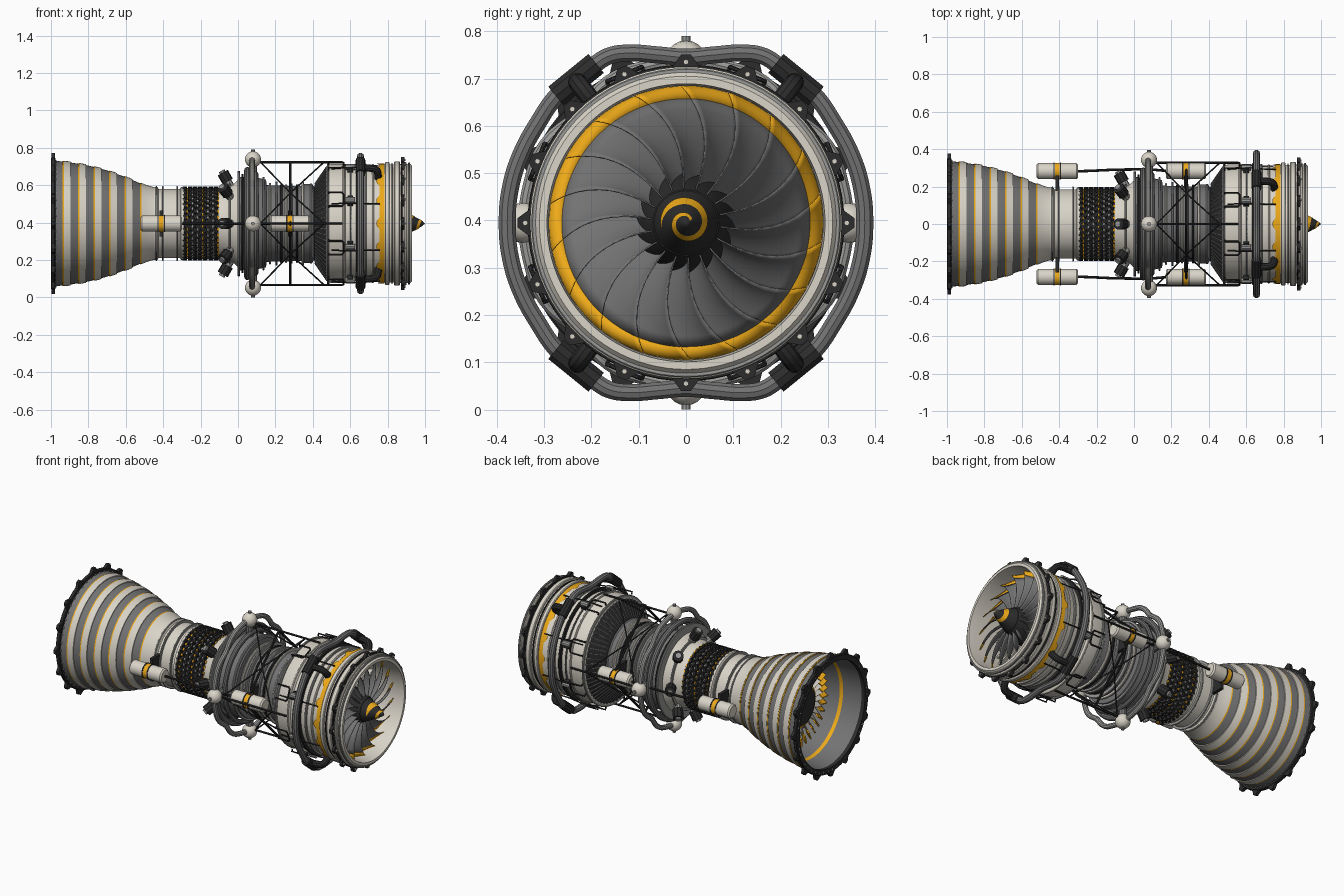
import bpy, bmesh, math
from math import sin, cos, pi
from mathutils import Matrix, Vector

if "Cube" in bpy.data.objects:
    bpy.data.objects.remove(bpy.data.objects["Cube"])

AX = 0.395  # height of the engine axis; parts are built around the x axis, then lifted
def material(name, c):
    m = bpy.data.materials.new(name); m.diffuse_color = (*c, 1); return m
CREAM = material("cream", (.70, .66, .58)); GREY = material("grey", (.17, .17, .17))
DARK = material("dark", (.025, .025, .025)); ORANGE = material("orange", (.85, .40, .01))
STEEL = material("steel", (.32, .32, .31))

def add(name, me, mat):
    o = bpy.data.objects.new(name, me); bpy.context.collection.objects.link(o)
    o.location.z = AX
    me.materials.clear(); me.materials.append(mat)
    return o

def from_data(name, verts, faces, mat, recalc=True):
    me = bpy.data.meshes.new(name); me.from_pydata(verts, [], faces)
    bm = bmesh.new(); bm.from_mesh(me)
    bmesh.ops.remove_doubles(bm, verts=bm.verts, dist=1e-5)
    if recalc: bmesh.ops.recalc_face_normals(bm, faces=bm.faces)
    bm.to_mesh(me); bm.free()
    return add(name, me, mat)

def lathe(name, prof, mat, n=72, closed=False, c=(0, 0)):
    v = [(x, c[0] + r*cos(2*pi*i/n), c[1] + r*sin(2*pi*i/n)) for x, r in prof for i in range(n)]
    k = len(prof)
    f = [(j*n + i, j*n + (i+1) % n, (j+1) % k*n + (i+1) % n, (j+1) % k*n + i)
         for j in range(k if closed else k-1) for i in range(n)]
    return from_data(name, v, f, mat)

def ring(name, x0, x1, r0, r1, mat):
    b = min(.004, (x1-x0)/4)
    return lathe(name, [(x0, r0), (x0, r1-b), (x0+b, r1), (x1-b, r1), (x1, r1-b), (x1, r0)], mat, closed=True)

def tube(name, pts, r, mat, cyclic=False, smooth=True, res=3):
    cu = bpy.data.curves.new(name, 'CURVE'); cu.dimensions = '3D'
    cu.bevel_depth = r; cu.bevel_resolution = res; cu.use_fill_caps = True; cu.resolution_u = 6
    s = cu.splines.new('BEZIER' if smooth else 'POLY'); s.use_cyclic_u = cyclic
    ps = s.bezier_points if smooth else s.points
    ps.add(len(pts)-1)
    for p, co in zip(ps, pts):
        if smooth: p.co = co; p.handle_left_type = p.handle_right_type = 'AUTO'
        else: p.co = (*co, 1)
    o = bpy.data.objects.new(name, cu); bpy.context.collection.objects.link(o)
    me = bpy.data.meshes.new_from_object(o.evaluated_get(bpy.context.evaluated_depsgraph_get()))
    bpy.data.objects.remove(o)
    return add(name, me, mat)

def box(name, c, size, mat, rot=Matrix()):
    bm = bmesh.new()
    bmesh.ops.create_cube(bm, size=1, matrix=Matrix.Translation(c) @ rot @ Matrix.Diagonal((*size, 1)))
    me = bpy.data.meshes.new(name); bm.to_mesh(me); bm.free()
    return add(name, me, mat)

def spin(o, n, start=0.0):
    bm = bmesh.new()
    for i in range(n):
        m = o.data.copy(); m.transform(Matrix.Rotation(start + 2*pi*i/n, 4, 'X'))
        bm.from_mesh(m); bpy.data.meshes.remove(m)
    bm.to_mesh(o.data); bm.free()
    return o

# exhaust nozzle: striped flared shell
SHAPE = [(-1, .338), (-.9, .327), (-.8, .31), (-.7, .284), (-.6, .248), (-.5, .205), (-.45, .188)]
def R(x):
    for (a, ra), (b, rb) in zip(SHAPE, SHAPE[1:]):
        if x <= b: return ra + (rb-ra)*(x-a)/(b-a)
    return .188
def band(name, x0, x1, lift, mat):
    xs = [x0 + (x1-x0)*i/3 for i in range(4)]
    lathe(name, [(x0, R(x0)-.012)] + [(x, R(x)+lift) for x in xs] + [(x1, R(x1)-.012)], mat, closed=True)
for i in range(6):
    x = -.978 + i*.083
    band("nozzle_grey_band", x, x+.040, 0, GREY)
    band("nozzle_orange_line", x+.040, x+.047, .003, ORANGE)
    band("nozzle_cream_band", x+.047, x+.083 if i < 5 else -.44, .005, CREAM)
ring("nozzle_flange", -1, -.976, .318, .352, DARK)
lug = [(x, y, z) for x in (-.996, -.978) for y, z in ((.345, -.034), (.378, -.010), (.378, .010), (.345, .034))]
LUGF = [(0, 1, 2, 3), (4, 5, 6, 7), (0, 1, 5, 4), (1, 2, 6, 5), (2, 3, 7, 6), (3, 0, 4, 7)]
spin(from_data("nozzle_lugs", lug, LUGF, DARK), 16)
spin(tube("nozzle_bolts", [(-1, .335, 0), (-.97, .335, 0)], .006, STEEL, smooth=False, res=1), 48)
lathe("nozzle_liner", [(-.985, .322), (-.85, .305), (-.7, .26), (-.68, .1)], GREY)
lathe("liner_orange_ring", [(-.86, .304), (-.84, .299)], ORANGE)
tw = Matrix.Rotation(.6, 4, 'Y')
spin(box("turbine_vanes", (-.74, .185, 0), (.06, .13, .006), CREAM, tw), 36)
spin(box("turbine_vane_tips", (-.765, .235, 0), (.05, .05, .008), ORANGE, tw), 36, pi/36)
lathe("turbine_inner_ring", [(-.79, .118), (-.79, .135), (-.69, .135)], ORANGE)
lathe("exhaust_plug", [(-.80, 0), (-.81, .09), (-.80, .118), (-.68, .118)], DARK)

# turbine neck
lathe("turbine_neck", [(-.46, .18), (-.455, .195), (-.43, .195), (-.425, .185), (-.31, .185), (-.305, .195), (-.29, .195), (-.29, .16)], CREAM)
for x in (-.44, -.405, -.33): ring("neck_ring", x, x+.008, .17, .2, STEEL)

# dark lattice collar
lathe("collar_base", [(-.3, .178), (-.1, .178)], DARK)
for i in range(7):
    x = -.284 + i*.0275
    spin(box("collar_blocks", (x, .185, 0), (.013, .024, .028), DARK, Matrix.Rotation(.45*(-1)**i, 4, 'Y')), 36, i % 2*pi/36)
    spin(box("collar_studs", (x+.013, .181, 0), (.010, .016, .016), STEEL if i % 3 else ORANGE), 36, i % 2*pi/36)

# combustor and its angled injectors
lathe("combustor", [(-.105, .15), (-.105, .185), (-.08, .19), (-.03, .205), (0, .235), (.02, .24)], CREAM)
ring("combustor_ring", -.05, -.04, .17, .215, STEEL)
spin(tube("injector_stem", [(-.035, .19, 0), (-.065, .24, 0)], .022, STEEL, smooth=False), 8)
spin(tube("injector_cup", [(-.055, .225, 0), (-.082, .272, 0)], .031, DARK, smooth=False), 8)
spin(tube("injector_cap", [(-.08, .268, 0), (-.088, .282, 0)], .017, STEEL, smooth=False), 8)

# mid case flanges, manifold rings and ball joints
lathe("mid_case", [(.0, .2), (.0, .25), (.03, .25), (.035, .24), (.10, .245), (.15, .235), (.155, .18)], GREY)
for x, r, m in ((-.002, .282, STEEL), (.018, .265, DARK), (.13, .25, STEEL)): ring("mid_flange", x, x+.012, .2, r, m)
for x, r, t in ((.05, .285, .017), (.095, .265, .014)):
    tube("manifold_ring", [(x, r*cos(k*pi/8), r*sin(k*pi/8)) for k in range(16)], t, GREY, cyclic=True)
spin(tube("manifold_arc", [(.075, .34*cos(a) - (.03 if abs(a) > .5 else 0), .34*sin(a), ) for a in (-.75, -.5, -.25, 0, .25, .5, .75)], .015, STEEL), 4)
S = [(.08 - .043*cos(t*pi/10), .043*sin(t*pi/10)) for t in range(11)]
spin(lathe("ball_joint", S, CREAM, n=20, c=(.343, 0)), 4)
spin(tube("ball_pin", [(.08, .37, 0), (.08, .395, 0)], .01, STEEL, smooth=False), 4)
spin(tube("ball_neck", [(.08, .24, 0), (.08, .33, 0)], .022, GREY, smooth=False), 4)

# compressor barrel
lathe("compressor", [(.15, .205), (.34, .2), (.345, .212), (.395, .212), (.41, .19), (.5, .19)], GREY)
for i, (x, r) in enumerate(((.165, .218), (.2, .225), (.225, .21), (.25, .21), (.28, .215), (.31, .21), (.34, .225), (.385, .215))):
    ring("compressor_rib", x, x+.012, .18, r, (CREAM, STEEL, DARK)[i % 3])

# dark ribbed cone behind the fan case
lathe("rear_cone", [(.405, .19), (.415, .215), (.445, .26), (.475, .305)], DARK)
spin(tube("rear_cone_ribs", [(.412, .212, 0), (.475, .304, 0)], .004, GREY, smooth=False, res=1), 60)

# fan case
lathe("fan_case", [(.47, .29), (.475, .310), (.5, .318), (.57, .318), (.575, .308), (.74, .308), (.75, .315),
                   (.92, .318), (.93, .31), (.93, .294), (.88, .29), (.5, .29)], CREAM, n=96, closed=True)
for x, w, r, m in ((.475, .012, .324, STEEL), (.56, .010, .325, CREAM), (.60, .008, .316, GREY), (.632, .014, .328, DARK),
                   (.675, .012, .32, STEEL), (.715, .012, .318, CREAM), (.785, .025, .329, CREAM), (.82, .006, .324, DARK),
                   (.835, .03, .332, CREAM), (.872, .008, .335, DARK), (.888, .012, .330, CREAM), (.91, .010, .327, STEEL)):
    ring("fan_case_ring", x, x+w, .3, r, m)
N = 192
v = [(x, .32*cos(2*pi*i/N), .32*sin(2*pi*i/N)) for i in range(N) for x in (.757 - .018*max(0, cos(32*pi*i/N)), .783)]
from_data("wavy_orange_band", v, [(2*i, 2*i+1, (2*i+3) % (2*N), (2*i+2) % (2*N)) for i in range(N)], ORANGE)
lug2 = [(x+1.868, y-.022, z) for x, y, z in lug]
spin(from_data("fan_case_lugs", lug2, LUGF, DARK), 16)
spin(tube("fan_case_bolts", [(.88, .34, 0), (.896, .34, 0)], .006, CREAM, smooth=False, res=1), 16)
# handles and valves around the case
z = .04
spin(tube("case_handle", [(.485, .325, -z), (.485, .34, -z), (.555, .34, -z), (.565, .34, -z+.01), (.565, .34, z-.01), (.555, .34, z),
                          (.485, .34, z), (.485, .325, z)], .005, DARK, smooth=False, res=1), 8, pi/8)
spin(tube("case_valve", [(.575, .328, 0), (.625, .328, 0)], .017, STEEL, smooth=False), 8, pi/8)
spin(box("case_valve_foot", (.6, .315, 0), (.03, .03, .05), DARK), 8, pi/8)
spin(tube("case_fine_line", [(.5, .325, .02), (.62, .333, .02), (.7, .326, .02), (.76, .326, .02)], .004, DARK, res=1), 8, pi/8)

# bleed pipe looping round the case
Q = [(.378, 0), (.371, .075), (.349, .145), (.312, .213), (.272, .270), (.233, .302), (.195, .333), (.162, .353), (.12, .359), (.06, .355), (0, .35)]
loop = Q + [(-y, z) for y, z in Q[-2::-1]]
loop += [(y, -z) for y, z in loop[-2:0:-1]]
tube("bleed_pipe", [(.655, y, z) for y, z in loop], .019, GREY, cyclic=True)
for sy in (1, -1):
    for sz in (1, -1):
        P = lambda x, r: (x, sy*r*.61, sz*r*.79)
        tube("pipe_sleeve", [(.655, sy*.275, sz*.268), (.655, sy*.19, sz*.337)], .027, DARK, smooth=False)
        tube("pipe_elbow", [P(.655, .375), P(.70, .375), P(.735, .365), P(.748, .34), P(.748, .30)], .02, DARK)

# fan blades with orange tips
def blade(name, r0, r1, n, mat):
    V, K = [], 7
    for j in range(n+1):
        r = r0 + (r1-r0)*j/n; t = (r-.06)/.23
        ch, st = .085 + .05*t, .35 + .75*t
        for k in range(K):
            s = k/(K-1) - .5
            a = (s*ch*sin(st) + .012*(1-4*s*s))/r + .35*t*t
            V.append((.83 + s*ch*cos(st), r*cos(a), r*sin(a)))
    F = [(j*K+k, j*K+k+1, j*K+K+k+1, j*K+K+k) for j in range(n) for k in range(K-1)]
    o = from_data(name, V, F, mat); spin(o, 18)
    m = o.modifiers.new("thickness", 'SOLIDIFY'); m.thickness = .003; m.offset = 0
blade("fan_blades", .06, .262, 9, GREY)
blade("fan_blade_tips", .262, .289, 2, ORANGE)
lathe("fan_hub", [(.89, .05), (.88, .07), (.80, .105), (.66, .115)], DARK)
lathe("stator_back", [(.66, .1), (.64, .292)], GREY)
spin(box("stator_vanes", (.71, .2, 0), (.07, .18, .008), CREAM, Matrix.Rotation(-.35, 4, 'Y') @ Matrix.Rotation(0, 4, 'X')), 36)

# spinner with spiral stripe
cone = lambda s: (1 - .12*s, .068*s**.8)
lathe("spinner", [cone(i/12) for i in range(13)], DARK, n=48)
V, M = [], 70
for i in range(M+1):
    t = i/M; a = .5 + t*2.9*pi
    for w in range(4):
        s = .10 + .62*t + (w/3-.5)*.20*(.35+t)*min(1, 6*(1-t)+.1)
        x, r = cone(max(s, .01)); V.append((x+.0012, (r+.0012)*cos(a), (r+.0012)*sin(a)))
from_data("spinner_spiral", V, [(i*4+w, i*4+w+1, i*4+w+5, i*4+w+4) for i in range(M) for w in range(3)], ORANGE)

# side canisters with straps, feet and link pipe
for x0, x1 in ((-.52, -.30), (.17, .385)):
    xm = (x0+x1)/2; r = .043
    spin(lathe("canister", [(x0, 0), (x0, r-.008), (x0+.008, r), (x1-.008, r), (x1, r-.008), (x1, 0)], CREAM, n=28, c=(.283, 0)), 2)
    spin(lathe("canister_orange_band", [(xm-.012, r+.001), (xm+.012, r+.001)], ORANGE, n=28, c=(.283, 0)), 2)
    for d in (-.02, .014): spin(lathe("canister_strap", [(xm+d, r), (xm+d, r+.003), (xm+d+.006, r+.003), (xm+d+.006, r)], DARK, n=28, c=(.283, 0)), 2)
    spin(box("canister_foot", (xm, .22, 0), (.02, .08, .14), DARK), 2)
spin(tube("canister_link", [(-.31, .283, 0), (-.27, .283, 0), (-.1, .29, 0), (.1, .29, 0), (.18, .283, 0)], .007, DARK), 2)

# external truss: long rods and diamond braces
spin(tube("truss_rod", [(.08, .328, 0), (.56, .328, 0)], .006, DARK, smooth=False), 4)
spin(tube("truss_diamond", [(.28, .328, 0), (.28, 0, .328)], .007, DARK, smooth=False), 4)
for x in (.12, .46): spin(tube("truss_brace", [(.28, .164, .164), (x, .328, 0)], .004, DARK, smooth=False), 4)
for x in (.12, .46): spin(tube("truss_brace_mirror", [(.28, .164, .164), (x, 0, .328)], .004, DARK, smooth=False), 4)

# shading
bpy.ops.object.select_all(action='SELECT')
bpy.context.view_layer.objects.active = bpy.context.selected_objects[0]
bpy.ops.object.shade_smooth_by_angle(angle=math.radians(35))

for m in bpy.data.materials:
    if m.users and not m.is_grease_pencil:
        m.use_nodes = True
        m.node_tree.nodes["Principled BSDF"].inputs["Base Color"].default_value = m.diffuse_color
